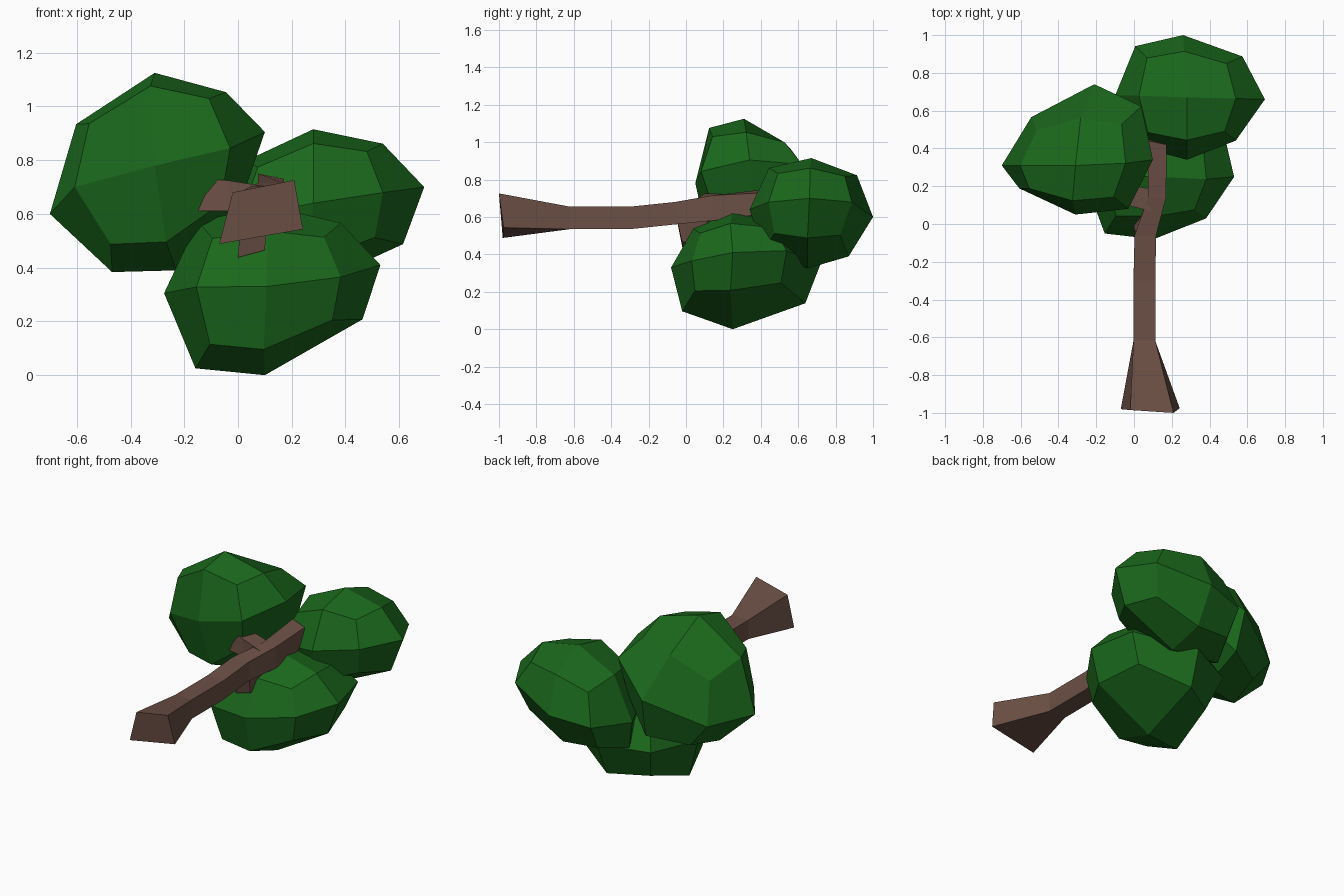
import bpy, bmesh
from mathutils import Vector


def material(name, rgb):
    m = bpy.data.materials.new(name)
    m.diffuse_color = (*rgb, 1)
    return m


LEAF = material("leaf green", (0.0105, 0.138, 0.0115))
BARK = material("bark brown", (0.150, 0.080, 0.061))


def finish(name, bm, mat):
    bmesh.ops.recalc_face_normals(bm, faces=bm.faces[:])
    mesh = bpy.data.meshes.new(name)
    bm.to_mesh(mesh)
    bm.free()
    mesh.materials.append(mat)
    bpy.context.collection.objects.link(bpy.data.objects.new(name, mesh))


def foliage(name, right, left, front, back, top, bottom, xy, xz, yz, dents):
    """Rounded 24-face lump from its six face centres, with skews and
    dents that shift single edges; corners follow their three edges."""
    ends = [(Vector(left), Vector(right)), (Vector(front), Vector(back)),
            (Vector(bottom), Vector(top))]
    skews = {(0, 1): Vector(xy), (0, 2): Vector(xz), (1, 2): Vector(yz)}
    hub = sum((p for pair in ends for p in pair), Vector()) / 6
    weight = {1: 1.0, 2: 0.735, 3: 0.58}
    bm = bmesh.new()
    bmesh.ops.create_cube(bm, size=2)
    bmesh.ops.subdivide_edges(bm, edges=bm.edges[:], cuts=1, use_grid_fill=True)
    for v in bm.verts:
        s = [round(c) for c in v.co]
        n = sum(map(abs, s))
        p = hub.copy()
        for axis, sign in enumerate(s):
            if sign:
                p += weight[n] * (ends[axis][sign > 0] - hub)
        for (a, b), skew in skews.items():
            if s[a] and s[b]:
                edge = [0, 0, 0]
                edge[a], edge[b] = s[a], s[b]
                shift = s[a] * s[b] * skew + Vector(dents.get(tuple(edge), (0, 0, 0)))
                p += shift * (0.45 if n == 3 else 1)
        v.co = p
    finish(name, bm, LEAF)


def loft(name, rings):
    """Four-sided limb through a row of rings, capped at both ends."""
    bm = bmesh.new()
    rows = [[bm.verts.new(p) for p in ring] for ring in rings]
    for a, b in zip(rows, rows[1:]):
        for i in range(4):
            j = (i + 1) % 4
            bm.faces.new((a[i], a[j], b[j], b[i]))
    bm.faces.new(rows[0])
    bm.faces.new(rows[-1])
    finish(name, bm, BARK)


def across_y(y, x0, x1, z0, z1):
    return [(x0, y, z0), (x1, y, z0), (x1, y, z1), (x0, y, z1)]


def across_x(x, y0, y1, z0, z1):
    return [(x, y0, z0), (x, y1, z0), (x, y1, z1), (x, y0, z1)]


# Trunk, flared at the foot and bending into the rear crown
loft("trunk", [
    [(-0.07, -0.98, 0.488), (0.242, -0.975, 0.543), (0.209, -1.0, 0.726), (-0.02, -0.985, 0.68)],
    across_y(-0.62, -0.003, 0.113, 0.535, 0.655),
    across_y(-0.30, -0.003, 0.113, 0.535, 0.655),
    across_y(-0.06, 0.003, 0.117, 0.56, 0.68),
    across_y(0.14, 0.075, 0.17, 0.58, 0.715),
    [(0.075, 0.46, 0.63), (0.17, 0.44, 0.62), (0.172, 0.42, 0.73), (0.075, 0.44, 0.75)],
])

# Side branches
loft("left_branch", [
    across_x(0.12, 0.06, 0.18, 0.60, 0.70),
    across_x(-0.04, 0.10, 0.21, 0.61, 0.725),
    [(-0.155, 0.13, 0.61), (-0.155, 0.25, 0.62), (-0.115, 0.25, 0.73), (-0.115, 0.13, 0.73)],
])
loft("lower_branch", [
    [(0.01, -0.05, 0.59), (0.11, -0.05, 0.59), (0.14, 0.12, 0.61), (0.08, 0.12, 0.61)],
    [(0.0, -0.02, 0.438), (0.10, -0.02, 0.465), (0.10, 0.10, 0.465), (0.0, 0.10, 0.438)],
])

# Crowns
foliage("upper_left_crown",
        (0.10, 0.34, 0.905), (-0.70, 0.31, 0.60), (-0.31, 0.05, 0.78),
        (-0.21, 0.74, 0.72), (-0.31, 0.31, 1.125), (-0.23, 0.37, 0.39),
        (0.005, 0.04, 0.04), (0.03, 0, -0.03), (0, -0.03, -0.01),
        {(1, 0, 1): (-0.05, 0.01, -0.055), (-1, 0, -1): (0.055, 0, 0.04),
         (-1, 0, 1): (0.04, 0.02, -0.01), (1, 1, 0): (-0.015, -0.045, 0),
         (-1, -1, 0): (0, 0.05, 0), (0, 1, 1): (-0.03, -0.015, -0.03),
         (0, -1, 1): (0, -0.005, 0.02)})
foliage("rear_right_crown",
        (0.693, 0.66, 0.70), (-0.10, 0.68, 0.53), (0.28, 0.34, 0.64),
        (0.26, 1.0, 0.60), (0.28, 0.67, 0.915), (0.26, 0.65, 0.325),
        (0.005, -0.02, 0.015), (-0.025, 0, -0.025), (0, 0, 0),
        {(1, 0, 1): (-0.02, 0, -0.01), (1, 0, -1): (0.02, 0, 0),
         (-1, 1, 0): (0.025, 0, 0.04), (1, -1, 0): (-0.04, 0, 0),
         (0, -1, 1): (0, 0.015, 0.01), (0, 1, -1): (0, -0.03, 0),
         (-1, 0, -1): (-0.03, 0, 0.04)})
foliage("lower_crown",
        (0.53, 0.25, 0.41), (-0.275, 0.27, 0.305), (0.105, -0.08, 0.33),
        (0.12, 0.72, 0.35), (0.12, 0.25, 0.63), (0.10, 0.25, 0.0),
        (0.04, -0.045, 0.02), (-0.02, 0, -0.045), (0, -0.035, -0.01),
        {(-1, 0, -1): (0.045, -0.06, 0.005), (1, 0, -1): (0.035, 0, 0.02),
         (1, 0, 1): (-0.02, 0, 0.005), (0, -1, -1): (0, 0.02, 0.022),
         (0, 1, -1): (0, 0.02, 0.03), (0, -1, 1): (0, 0.01, -0.02),
         (1, -1, 0): (0.01, -0.01, 0), (-1, -1, 0): (-0.015, -0.015, 0),
         (-1, 1, 0): (0.04, -0.05, 0.02)})
